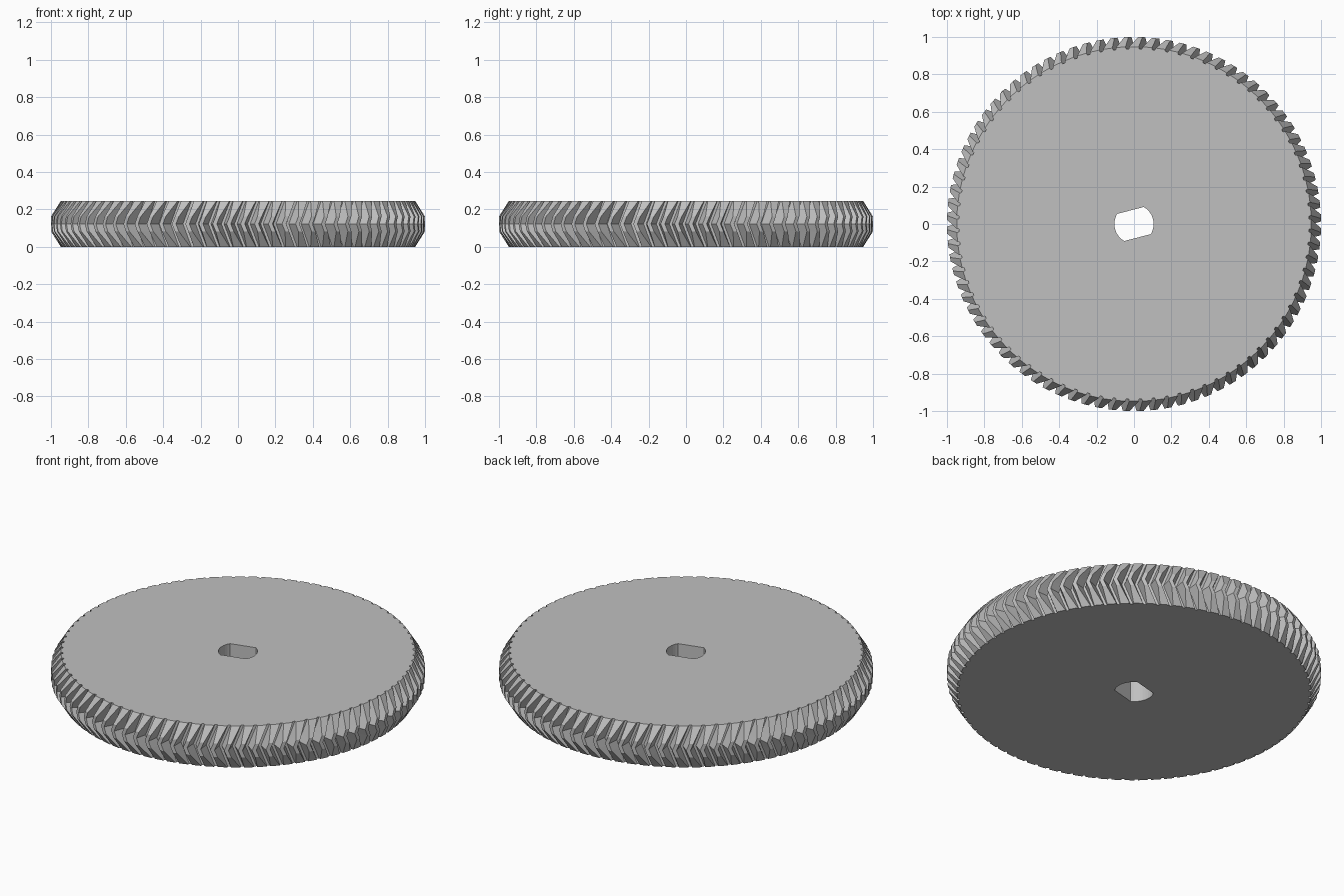
import bpy, bmesh, math

if "Cube" in bpy.data.objects:
    bpy.data.objects.remove(bpy.data.objects["Cube"], do_unlink=True)

TEETH = 84
HEIGHT = 0.245
TIP_R, ROOT_R, RIM_R = 1.0, 0.937, 0.948
TWIST = -0.05               # lean of the tooth centre against its ends
CHAMFER = 0.083             # height of the sloped tooth ends
BORE_R, BORE_FLAT, BORE_TILT = 0.105, 0.075, math.radians(14.5)
PITCH = 2 * math.pi / TEETH


def half_width(r):
    """Half the tooth angle at radius r, narrowing to the tip."""
    t = (r - ROOT_R) / (TIP_R - ROOT_R)
    return PITCH * (0.40 + (0.15 - 0.40) * t)


def polar(bm, r, a, z):
    return bm.verts.new((r * math.cos(a), r * math.sin(a), z))


def tooth_ring(bm, z):
    """Toothed outline at one height, cut down by the end chamfers."""
    edge = min(z, HEIGHT - z)
    r_out = min(TIP_R, RIM_R + (TIP_R - RIM_R) * edge / CHAMFER)
    shift = TWIST * edge / (HEIGHT / 2)
    ring = []
    for i in range(TEETH):
        a = math.pi / 2 + i * PITCH + shift
        root, tip = half_width(ROOT_R), half_width(r_out)
        for r, da in ((ROOT_R, -root), (r_out, -tip), (r_out, tip), (ROOT_R, root)):
            ring.append(polar(bm, r, a + da, z))
    return ring


def bore_ring(bm, z, steps=10):
    """Round shaft hole with two parallel flats."""
    half = math.asin(BORE_FLAT / BORE_R)
    return [polar(bm, BORE_R, BORE_TILT + side + half * (2 * k / steps - 1), z)
            for side in (0, math.pi) for k in range(steps + 1)]


def loft(bm, low, high):
    for i in range(len(low)):
        j = (i + 1) % len(low)
        bm.faces.new((low[i], low[j], high[j], high[i]))


def loop_edges(bm, ring):
    return [bm.edges.get((v, ring[(i + 1) % len(ring)])) for i, v in enumerate(ring)]


bm = bmesh.new()

# Double-helical teeth
levels = (0, CHAMFER, HEIGHT / 2, HEIGHT - CHAMFER, HEIGHT)
rings = [tooth_ring(bm, z) for z in levels]
for low, high in zip(rings, rings[1:]):
    loft(bm, low, high)

# Shaft hole wall
bores = [bore_ring(bm, z) for z in (0, HEIGHT)]
loft(bm, bores[0], bores[1])

# Flat end faces around the hole
for outer, inner in ((rings[0], bores[0]), (rings[-1], bores[1])):
    bmesh.ops.triangle_fill(bm, use_beauty=True, use_dissolve=False,
                            edges=loop_edges(bm, outer) + loop_edges(bm, inner))
bmesh.ops.recalc_face_normals(bm, faces=bm.faces[:])

mesh = bpy.data.meshes.new("gear_wheel")
bm.to_mesh(mesh)
bm.free()

# Plain grey finish
grey = bpy.data.materials.new("plain_grey")
grey.use_nodes = True
colour = (0.53, 0.53, 0.53, 1)
grey.diffuse_color = colour
grey.node_tree.nodes["Principled BSDF"].inputs["Base Color"].default_value = colour
mesh.materials.append(grey)

gear = bpy.data.objects.new("gear_wheel", mesh)
bpy.context.collection.objects.link(gear)
